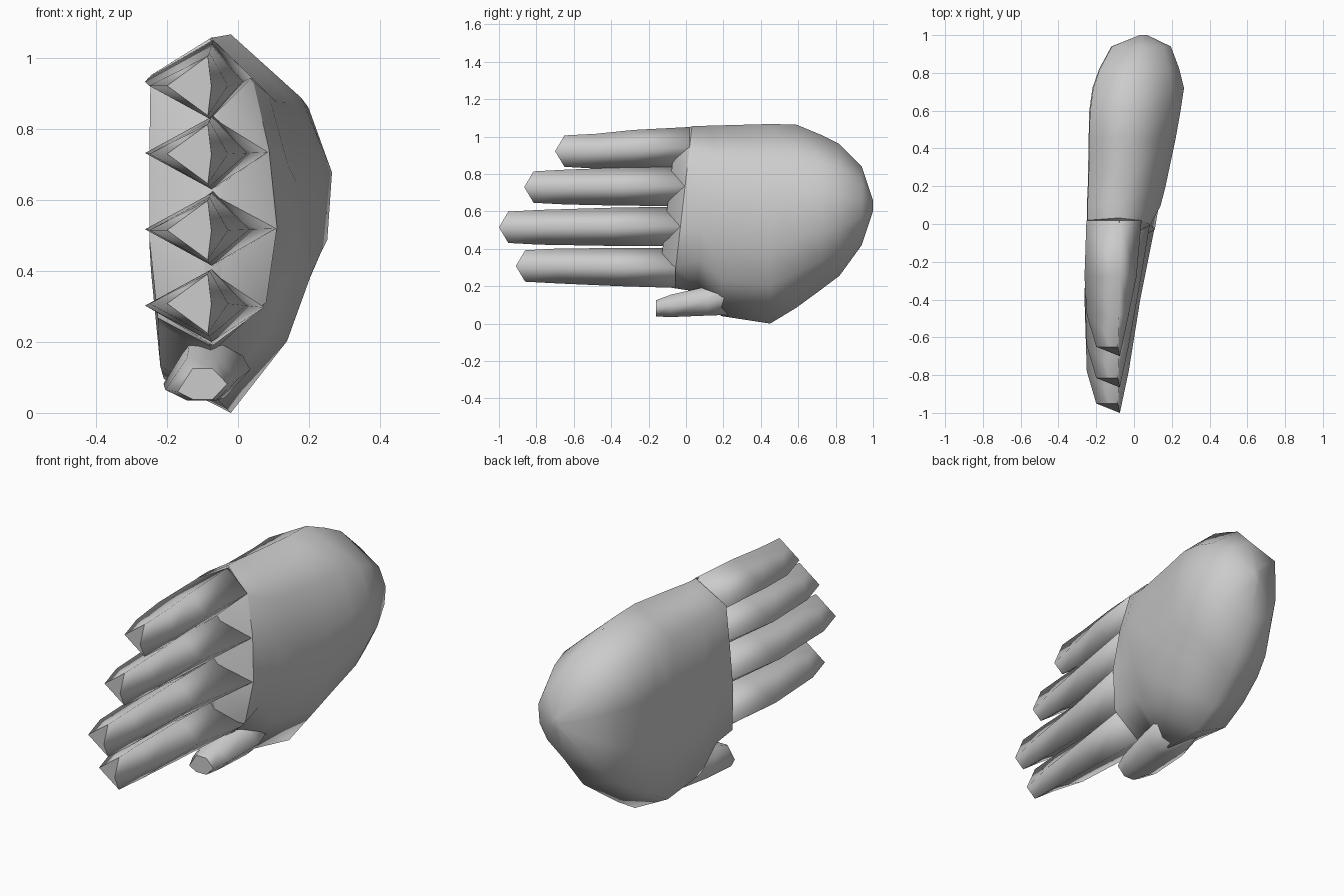
import bpy, bmesh, math

if "Cube" in bpy.data.objects:
    bpy.data.objects.remove(bpy.data.objects["Cube"])


def loft(name, rings, sharp=()):
    """Skin equal-length point rings, cap both ends; smooth except sharp rings."""
    bm = bmesh.new()
    loops = [[bm.verts.new(p) for p in r] for r in rings]
    n = len(loops[0])
    for a, b in zip(loops, loops[1:]):
        for i in range(n):
            j = (i + 1) % n
            bm.faces.new((a[i], a[j], b[j], b[i]))
    for loop in (loops[0], loops[-1]):
        bm.faces.new(loop)
    for f in bm.faces:
        f.smooth = True
    for k in sharp:
        for i in range(n):
            bm.edges.get((loops[k][i], loops[k][(i + 1) % n])).smooth = False
    bmesh.ops.recalc_face_normals(bm, faces=bm.faces)
    me = bpy.data.meshes.new(name)
    bm.to_mesh(me)
    bm.free()
    ob = bpy.data.objects.new(name, me)
    bpy.context.collection.objects.link(ob)
    return ob


# Palm cross-section: (height fraction, width fraction) on back and palm sides
BACK = [(0.82, 0.75), (0.6, 1.0), (0.37, 0.95), (0.19, 0.66)]
KNUCKLES = [(0.86, 0.65), (0.64, 0.88), (0.385, 1.0), (0.14, 0.84)]
INNER = [(0.09, 0.86), (0.35, 1.0), (0.62, 1.0), (0.88, 0.98)]
SLANT = 0.115                       # the knuckle line leans back at the top


def palm_ring(y, z0, z1, x0, x1, xm, slant=0.0, back=BACK):
    h = z1 - z0
    ring = [(xm, z1)]
    ring += [(xm + (x1 - xm) * f, z0 + h * t) for t, f in back]
    ring += [(xm, z0)]
    ring += [(xm + (x0 - xm) * f, z0 + h * t) for t, f in INNER]
    return [(x, y + slant * (z - 0.62), z) for x, z in ring]


# Palm: wedge-shaped webbing, knuckle line, then the rounded wrist end
loft("palm", [palm_ring(*s) for s in [
    (-0.10, 0.21, 1.03, -0.10, -0.04, -0.07, SLANT, KNUCKLES),
    (-0.018, 0.19, 1.055, -0.25, 0.11, -0.08, SLANT, KNUCKLES),
    (0.09, 0.17, 1.058, -0.25, 0.14, -0.075, SLANT / 2),
    (0.19, 0.04, 1.06, -0.245, 0.165, -0.06),
    (0.45, 0.00, 1.067, -0.24, 0.22, -0.02),
    (0.59, 0.085, 1.064, -0.238, 0.245, -0.02),
    (0.72, 0.18, 1.01, -0.22, 0.265, 0.0),
    (0.82, 0.255, 0.96, -0.185, 0.24, 0.02),
    (0.94, 0.42, 0.84, -0.12, 0.195, 0.04),
    (1.00, 0.60, 0.66, 0.03, 0.07, 0.05)]], sharp=[1])


def finger(name, zb, zt, tip, xr, xl):
    """Four-sided finger: inner ridge, top, back ridge, bottom per ring."""
    def ring(y, xl, xm, xb, z, h, dy=0.0):
        return [(xl, y, z), (xm, y, z + h), (xb, y - dy, z), (xm, y, z - h)]
    y0 = -0.018 + SLANT * (zb - 0.62)
    loft(name, [
        ring(y0, xl, -0.07, xr - 0.003, zb, 0.106),
        ring(tip * 0.4, -0.262, -0.075, xr * 0.3, (zb + zt) / 2, 0.102),
        ring(tip + 0.22, -0.25, -0.08, -0.028, zt, 0.093),
        ring(tip + 0.05, -0.20, -0.085, -0.075, zt, 0.084, 0.05)], sharp=[3])


# Fingers: base height, tip height, tip position, back and inner ridge at base
for name, *p in [("little_finger", 0.945, 0.922, -0.70, 0.043, -0.252),
                 ("ring_finger", 0.735, 0.73, -0.865, 0.087, -0.21),
                 ("middle_finger", 0.52, 0.515, -1.0, 0.11, -0.21),
                 ("index_finger", 0.297, 0.308, -0.91, 0.077, -0.22)]:
    finger(name, *p)


# Thumb: tapered six-sided stub along the lower edge
def thumb_ring(y, x0, x1, z0, z1):
    w, m = (x1 - x0) * 0.3, (z0 + z1) / 2
    return [(x0, y, m - (m - z0) * 0.5), (x0 + w, y, z1), (x1 - w, y, z1),
            (x1, y, m), (x1 - w, y, z0), (x0 + w, y, z0)]


loft("thumb", [thumb_ring(*s) for s in [
    (0.32, -0.17, 0.00, 0.05, 0.28),
    (0.12, -0.21, 0.035, 0.043, 0.20),
    (-0.08, -0.205, 0.0, 0.035, 0.155),
    (-0.16, -0.17, -0.03, 0.038, 0.125)]], sharp=[3])
